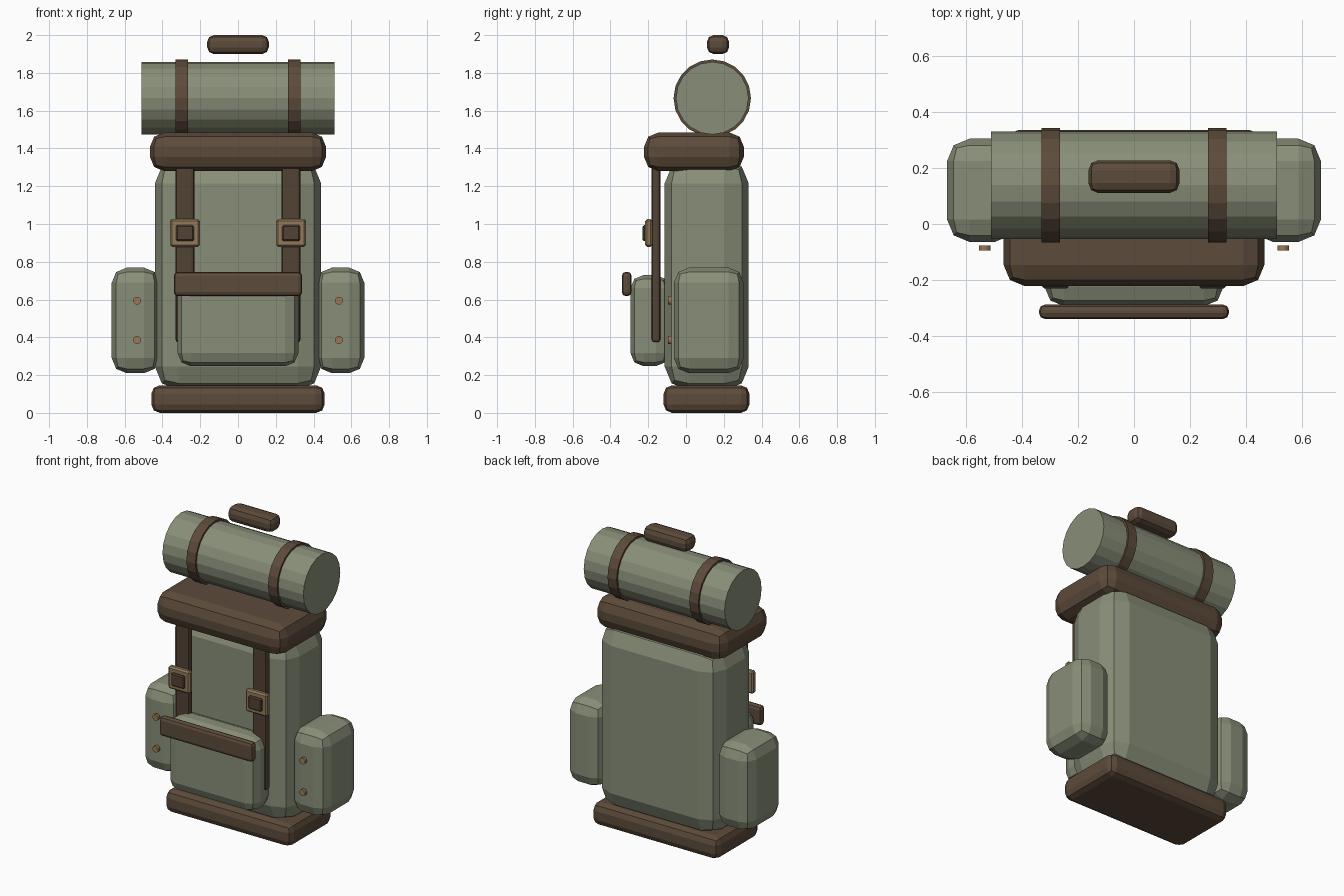
import bpy, bmesh, math
from mathutils import Matrix

if "Cube" in bpy.data.objects:
    bpy.data.objects.remove(bpy.data.objects["Cube"])


def material(name, rgb):
    m = bpy.data.materials.new(name)
    m.diffuse_color = (*rgb, 1)
    m.use_nodes = True
    m.node_tree.nodes["Principled BSDF"].inputs["Base Color"].default_value = m.diffuse_color
    return m


CANVAS = material("canvas_green", (0.25, 0.275, 0.19))
LEATHER = material("leather_brown", (0.108, 0.07, 0.043))
STRAP = material("strap_brown", (0.085, 0.054, 0.035))
BRASS = material("buckle_brass", (0.29, 0.195, 0.10))
COPPER = material("stud_copper", (0.33, 0.19, 0.095))


def finish(name, bm, mat):
    me = bpy.data.meshes.new(name)
    bm.to_mesh(me)
    bm.free()
    me.materials.append(mat)
    ob = bpy.data.objects.new(name, me)
    bpy.context.collection.objects.link(ob)
    return ob


def box(name, x, y, z, mat, bevel, segments=2):
    """Box from (min, max) ranges with rounded edges."""
    bm = bmesh.new()
    bmesh.ops.create_cube(bm, size=1)
    for v in bm.verts:
        for i, (lo, hi) in enumerate((x, y, z)):
            v.co[i] = lo if v.co[i] < 0 else hi
    bmesh.ops.bevel(bm, geom=bm.edges[:], offset=bevel, segments=segments,
                    profile=0.5, affect='EDGES', clamp_overlap=True)
    return finish(name, bm, mat)


def cylinder(name, centre, radius, length, axis, sides, mat):
    bm = bmesh.new()
    rot = Matrix.Rotation(math.pi / 2, 4, 'Y' if axis == 'X' else 'X')
    bmesh.ops.create_cone(bm, cap_ends=True, segments=sides, radius1=radius,
                          radius2=radius, depth=length,
                          matrix=Matrix.Translation(centre) @ rot)
    return finish(name, bm, mat)


# main bag, base and lid
box("main_bag", (-0.44, 0.44), (-0.113, 0.332), (0.12, 1.34), CANVAS, 0.125)
box("base", (-0.459, 0.459), (-0.119, 0.336), (0.0, 0.146), LEATHER, 0.045)
box("lid", (-0.466, 0.466), (-0.222, 0.306), (1.28, 1.484), LEATHER, 0.075)

# front pocket with its flap
box("front_pocket", (-0.32, 0.32), (-0.294, -0.09), (0.247, 0.73), CANVAS, 0.07)
box("pocket_flap", (-0.34, 0.34), (-0.34, -0.288), (0.618, 0.747), LEATHER, 0.022)

# bed roll and carry handle
cylinder("bed_roll", (0, 0.139, 1.666), 0.192, 1.024, 'X', 20, CANVAS)
box("carry_handle", (-0.163, 0.163), (0.111, 0.228), (1.9, 2.0), LEATHER, 0.035)

# mirrored parts
for side, s in (("left", -1), ("right", 1)):
    def span(c, w):
        return (s * c - w / 2, s * c + w / 2)

    box(f"side_pocket_{side}", span(0.543, 0.251), (-0.064, 0.305),
        (0.21, 0.769), CANVAS, 0.08)
    box(f"front_strap_{side}", span(0.281, 0.1), (-0.183, -0.135),
        (0.374, 1.32), STRAP, 0.015)
    box(f"buckle_{side}", span(0.281, 0.158), (-0.216, -0.178),
        (0.879, 1.026), BRASS, 0.01, 1)
    box(f"buckle_centre_{side}", span(0.281, 0.095), (-0.23, -0.2),
        (0.91, 0.994), STRAP, 0.007, 1)
    cylinder(f"roll_strap_{side}", (s * 0.297, 0.139, 1.666), 0.205, 0.066,
             'X', 20, LEATHER)
    for n, z in enumerate((0.385, 0.594)):
        cylinder(f"stud_{side}_{n}", (s * 0.534, -0.086, z), 0.021, 0.019,
                 'Y', 12, COPPER)
